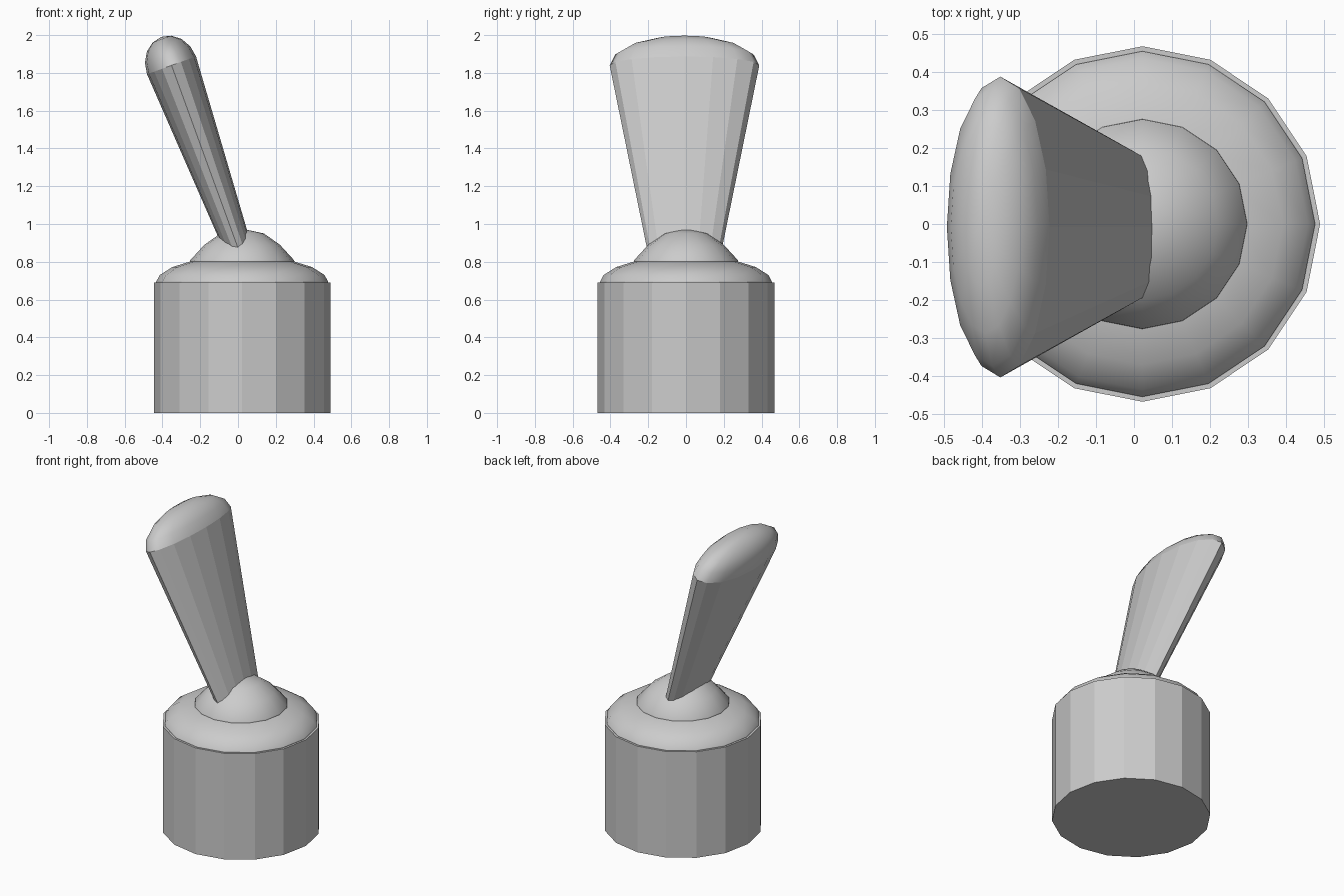
import bpy
import bmesh
from math import cos, sin, pi, radians
from mathutils import Matrix

if "Cube" in bpy.data.objects:
    bpy.data.objects.remove(bpy.data.objects["Cube"], do_unlink=True)

SIDES = 16
grey = bpy.data.materials.new("plain grey")
grey.use_nodes = True
grey.diffuse_color = (0.6, 0.6, 0.6, 1)
grey.node_tree.nodes["Principled BSDF"].inputs["Base Color"].default_value = (0.6, 0.6, 0.6, 1)


def loft(name, rings, matrix, smooth_from=None):
    """Stack elliptical rings (x radius, y radius, height); a zero radius makes a tip."""
    bm = bmesh.new()
    loops = []
    for rx, ry, z in rings:
        if rx == 0:
            loops.append([bm.verts.new((0, 0, z))] * SIDES)
        else:
            angles = [2 * pi * i / SIDES for i in range(SIDES)]
            loops.append([bm.verts.new((rx * cos(a), ry * sin(a), z)) for a in angles])
    for low, high in zip(loops, loops[1:]):
        for i in range(SIDES):
            j = (i + 1) % SIDES
            corners = dict.fromkeys((low[i], low[j], high[j], high[i]))
            bm.faces.new(list(corners))
    bm.faces.new(loops[0][::-1])
    if rings[-1][0] > 0:
        bm.faces.new(loops[-1])
    bmesh.ops.recalc_face_normals(bm, faces=bm.faces)
    # Curved caps are smooth, straight walls stay faceted
    if smooth_from is not None:
        for face in bm.faces:
            face.smooth = min(v.co.z for v in face.verts) >= smooth_from
        for edge in bm.edges:
            if len({f.smooth for f in edge.link_faces}) > 1:
                edge.smooth = False
    mesh = bpy.data.meshes.new(name)
    bm.to_mesh(mesh)
    bm.free()
    mesh.materials.append(grey)
    obj = bpy.data.objects.new(name, mesh)
    obj.matrix_world = matrix
    bpy.context.collection.objects.link(obj)
    return obj


def turned(name, profile, smooth_from=None):
    rings = [(r, r, z) for r, z in profile]
    return loft(name, rings, Matrix.Translation((0.022, 0, 0)), smooth_from)


# Round base, sloping collar and pivot dome
turned("base", [(0.468, 0), (0.468, 0.69)])
turned("collar", [(0.455, 0.68), (0.455, 0.695), (0.436, 0.73), (0.37, 0.772), (0.26, 0.806)], 0.69)
turned("pivot_dome", [(0.278, 0.79), (0.275, 0.808), (0.2, 0.89), (0.115, 0.95), (0, 0.975)], 0.78)

# Flattened lever, widening upward to a rounded end, tilted to the right
top_x, top_y, cap = 0.138, 0.396, 0.16
lever = [(0.071, 0.193, -1.06), (top_x, top_y, 0)]
for step in range(1, 5):
    a = step * pi / 8
    scale = cos(a) if step < 4 else 0
    lever.append((top_x * scale, top_y * scale, cap * sin(a)))
tilt = Matrix.Translation((-0.352, -0.008, 1.84)) @ Matrix.Rotation(radians(-20), 4, "Y")
loft("lever", lever, tilt, -0.01)
